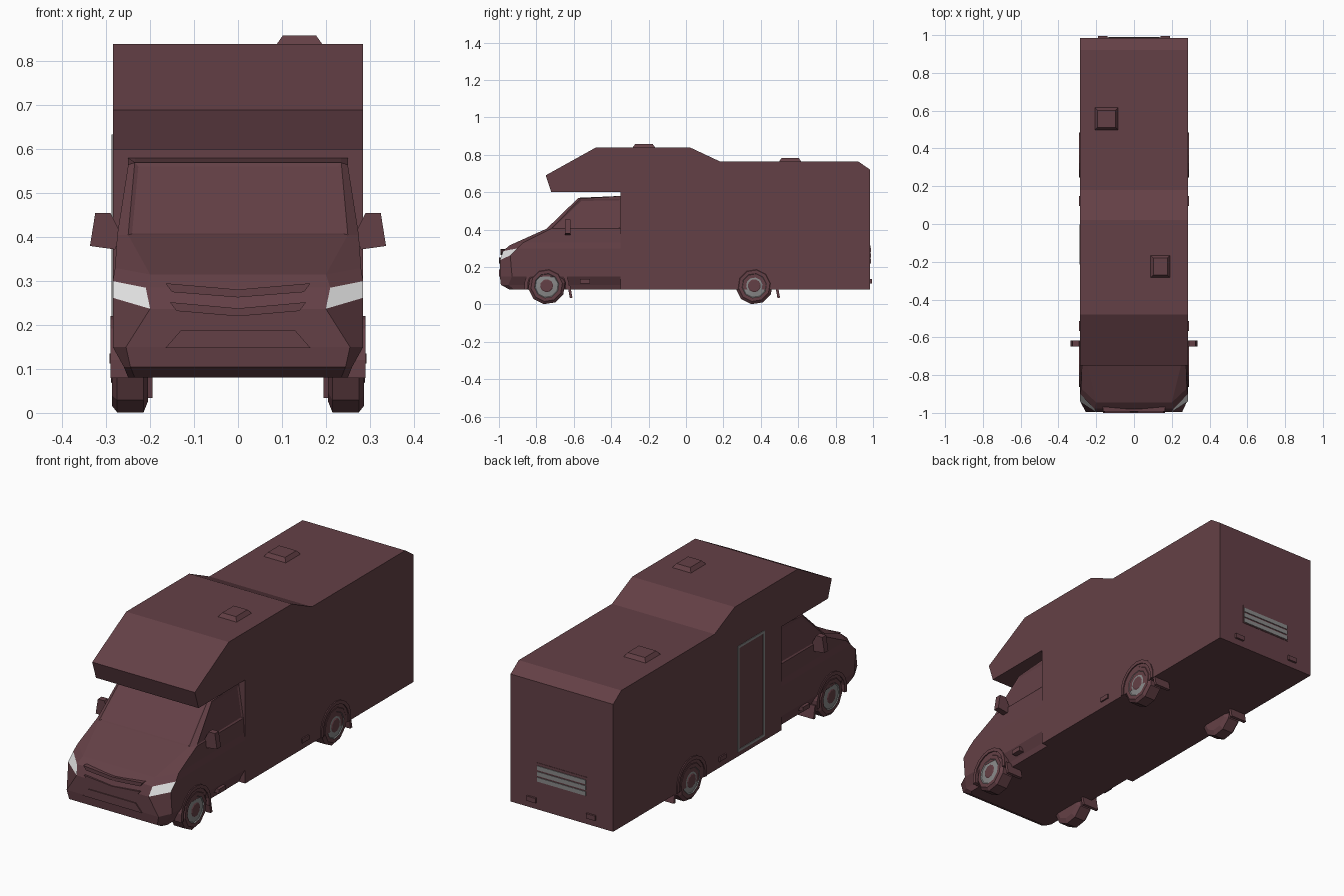
import bpy, bmesh, math

cube = bpy.data.objects.get("Cube")
if cube:
    bpy.data.objects.remove(cube)


def material(name, rgb):
    m = bpy.data.materials.new(name)
    m.use_nodes = True
    m.diffuse_color = (*rgb, 1)
    m.node_tree.nodes["Principled BSDF"].inputs["Base Color"].default_value = (*rgb, 1)
    return m


MAROON = material("dark maroon", (0.127, 0.051, 0.061))
GREY = material("mid grey", (0.25, 0.25, 0.25))
WHITE = material("lamp white", (0.85, 0.85, 0.85))


def finish(name, bm, *mats):
    bmesh.ops.recalc_face_normals(bm, faces=bm.faces)
    mesh = bpy.data.meshes.new(name)
    bm.to_mesh(mesh)
    bm.free()
    for m in mats:
        mesh.materials.append(m)
    obj = bpy.data.objects.new(name, mesh)
    bpy.context.collection.objects.link(obj)
    return obj


def prism(name, points, axis, low, high, mat=MAROON):
    """Extrude a flat outline along x or y."""
    bm = bmesh.new()
    place = (lambda p, d: (d, *p)) if axis == "x" else (lambda p, d: (p[0], d, p[1]))
    a = [bm.verts.new(place(p, low)) for p in points]
    b = [bm.verts.new(place(p, high)) for p in points]
    bm.faces.new(a)
    bm.faces.new(b)
    for i in range(len(a)):
        j = (i + 1) % len(a)
        bm.faces.new((a[i], a[j], b[j], b[i]))
    return finish(name, bm, mat)


def rect(a0, a1, b0, b1):
    return [(a0, b0), (a1, b0), (a1, b1), (a0, b1)]


# Living area with the sleeping pod over the cab
prism("living_body", [(-.75, .69), (-.48, .84), (.02, .84), (.18, .765), (.92, .765),
                      (.985, .72), (.985, .08), (-.35, .08), (-.35, .6), (-.72, .6)],
      "x", -.285, .285)

# Cab rows from sill to roof: inner x, y, z, then outer x, y, z
rows = [(.235, -.945, .08, .25, -.92, .08),
        (.245, -.99, .105, .26, -.95, .105),
        (.255, -.995, .15, .285, -.93, .15),
        (.20, -.995, .237, .285, -.94, .262),
        (.21, -.978, .285, .285, -.90, .30),
        (.20, -.945, .315, .28, -.87, .33),
        (.25, -.745, .405, .275, -.72, .405),
        (.235, -.575, .57, .25, -.565, .565),
        (.235, -.35, .58, .25, -.35, .58)]
bm = bmesh.new()
grid = []
for xi, yi, zi, xo, yo, zo in rows:
    half = [(xo, -.35, zo), (xo, yo, zo), (xi, yi, zi)]
    ring = half + [(-x, y, z) for x, y, z in reversed(half)]
    grid.append([bm.verts.new(p) for p in ring])
panes = []
for r in range(len(grid) - 1):
    for c in range(5):
        f = bm.faces.new((grid[r][c], grid[r][c + 1], grid[r + 1][c + 1], grid[r + 1][c]))
        if r == 3 and c in (1, 3):      # headlamps on the front corners
            f.material_index = 1
        if r == 6 and c in (0, 2, 4):   # windscreen and side windows
            panes.append(f)
bm.faces.new(grid[0])
bm.faces.new([g[0] for g in grid[:-1]] + grid[-1][1:5] + [g[5] for g in reversed(grid[:-1])])
bmesh.ops.remove_doubles(bm, verts=bm.verts, dist=1e-5)
bmesh.ops.recalc_face_normals(bm, faces=bm.faces)
bmesh.ops.inset_individual(bm, faces=panes, thickness=.012, depth=-.004)
finish("cab", bm, MAROON, WHITE)

# Grille bars and bumper intake
for name, x, z, front in (("upper_grille", .165, .295, -.992), ("lower_grille", .155, .252, -1.0)):
    prism(name, [(-x, z), (0, z - .014), (x, z), (x - .015, z - .02),
                 (0, z - .032), (.015 - x, z - .02)], "y", front, -.94)
prism("bumper_intake", [(-.165, .148), (.165, .148), (.13, .188), (-.13, .188)],
      "y", -1.0, -.96)


# Wheel turned around the x axis, with a grey rim ring
def wheel(name, side, yc, zc=.1, sides=10):
    profile = [(.205, .075), (.215, .1), (.275, .1), (.287, .085), (.287, .066),
               (.283, .062), (.286, .035), (.289, .03)]
    bm = bmesh.new()
    rings = []
    for x, r in profile:
        rings.append([bm.verts.new((side * x, yc + r * math.cos(a), zc + r * math.sin(a)))
                      for a in (math.tau * (k + .25) / sides for k in range(sides))])
    for i in range(len(rings) - 1):
        for k in range(sides):
            j = (k + 1) % sides
            f = bm.faces.new((rings[i][k], rings[i][j], rings[i + 1][j], rings[i + 1][k]))
            f.material_index = int(i in (4, 5))
    bm.faces.new(rings[0])
    bm.faces.new(rings[-1])
    finish(name, bm, MAROON, GREY)


def arch(name, side, yc):
    angles = [math.radians(-10 + 20 * k) for k in range(11)]
    outline = [(yc + r * math.cos(a), .1 + r * math.sin(a))
               for r, seq in ((.12, angles), (.102, angles[::-1])) for a in seq]
    prism(name, outline, "x", *sorted((side * .25, side * .29)))


for side, tag in ((1, "left"), (-1, "right")):
    for yc, end in ((-.745, "front"), (.365, "rear")):
        wheel(f"{end}_{tag}_wheel", side, yc)
        arch(f"{end}_{tag}_wheel_arch", side, yc)
        y = yc + .112
        prism(f"{end}_{tag}_mud_flap",
              [(y, .1), (y + .014, .1), (y + .026, .036), (y + .012, .034)],
              "x", *sorted((side * .195, side * .283)))
    # Side markers
    for y, end in ((-.54, "front"), (.122, "middle")):
        prism(f"{end}_{tag}_side_marker", rect(y - .027, y + .027, .113, .135),
              "x", *sorted((side * .25, side * .292)))
    # Rear lamps
    prism(f"{tag}_rear_lamp", rect(side * .165 - .025, side * .165 + .025, .113, .137),
          "y", .98, .995)
    # Door mirrors
    prism(f"{tag}_mirror", [(side * x, z) for x, z in
                            ((.265, .405), (.28, .372), (.337, .38), (.325, .455), (.29, .455))],
          "y", -.648, -.617)

# Rear vent with slats
prism("rear_vent_panel", rect(-.14, .14, .217, .315), "y", .98, .987)
for k in range(3):
    z = .222 + k * .029
    prism(f"rear_vent_slat_{k + 1}", rect(-.136, .136, z, z + .021), "y", .98, .99, GREY)

# Entrance door outline on the right wall
for name, box in (("door_frame_front", (-.215, -.203, .103, .634)),
                  ("door_frame_rear", (-.014, -.002, .103, .634)),
                  ("door_frame_top", (-.203, -.014, .622, .634)),
                  ("door_frame_bottom", (-.203, -.014, .103, .115))):
    prism(name, rect(*box), "x", -.288, -.28, GREY)


# Roof hatches as low frustums
def hatch(name, x, y, z, w, d):
    bm = bmesh.new()
    loops = [[bm.verts.new((x + sx * (w - t), y + sy * (d - t), h))
              for sx, sy in ((-1, -1), (1, -1), (1, 1), (-1, 1))]
             for t, h in ((0, z - .005), (.017, z + .019))]
    for loop in loops:
        bm.faces.new(loop)
    for i in range(4):
        j = (i + 1) % 4
        bm.faces.new((loops[0][i], loops[0][j], loops[1][j], loops[1][i]))
    finish(name, bm, MAROON)


hatch("front_roof_hatch", .14, -.225, .84, .055, .063)
hatch("rear_roof_hatch", -.145, .557, .765, .065, .062)
